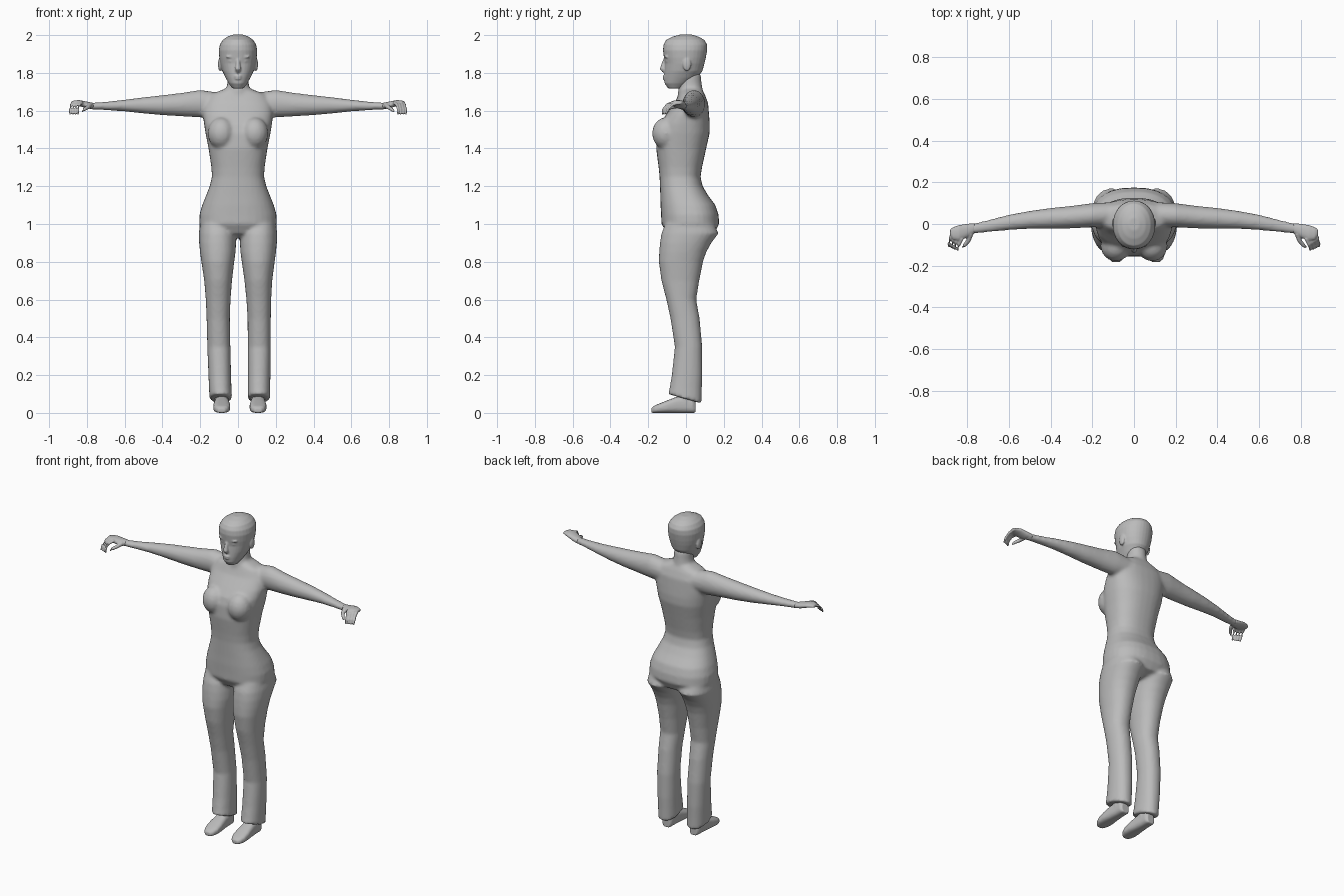
import bpy, bmesh, math
from mathutils import Vector, Matrix

grey = bpy.data.materials.new("plain_grey")
grey.diffuse_color = (0.5, 0.5, 0.5, 1)


def loft(bm, rings, seg=24):
    """Closed tube through rings of (centre, half axis u, half axis v, squareness)."""
    loops = []
    for c, u, v, n in rings:
        loop = []
        for i in range(seg):
            t = 2 * math.pi * i / seg
            a, b = math.cos(t), math.sin(t)
            a = math.copysign(abs(a) ** (2 / n), a)
            b = math.copysign(abs(b) ** (2 / n), b)
            loop.append(bm.verts.new(Vector(c) + Vector(u) * a + Vector(v) * b))
        loops.append(loop)
    for p, q in zip(loops, loops[1:]):
        for i in range(seg):
            j = (i + 1) % seg
            bm.faces.new((p[i], p[j], q[j], q[i]))
    bm.faces.new(loops[0][::-1])
    bm.faces.new(loops[-1])


def column(bm, rows, n=2.3):
    """Upright loft from rows of (z, x inner, x outer, y front, y back)."""
    loft(bm, [(((a + b) / 2, (f + k) / 2, z), ((b - a) / 2, 0, 0), (0, (k - f) / 2, 0), n)
              for z, a, b, f, k in rows], 32)


def tube(bm, points, radii):
    pts = [Vector(p) for p in points]
    rings = []
    for i, p in enumerate(pts):
        d = pts[min(i + 1, len(pts) - 1)] - pts[max(i - 1, 0)]
        u = d.orthogonal().normalized()
        v = d.normalized().cross(u)
        rings.append((p, u * radii[i], v * radii[i], 2))
    loft(bm, rings, 10)


def ball(bm, centre, size):
    m = Matrix.Translation(centre) @ Matrix.Diagonal((*size, 1))
    bmesh.ops.create_uvsphere(bm, u_segments=16, v_segments=10, radius=1, matrix=m)


def finish(name, bm, voxel, smooth):
    """Fuse the overlapping pieces into one smooth skin."""
    bmesh.ops.recalc_face_normals(bm, faces=bm.faces)
    for f in bm.faces:
        f.smooth = True
    me = bpy.data.meshes.new(name)
    bm.to_mesh(me)
    bm.free()
    me.materials.append(grey)
    ob = bpy.data.objects.new(name, me)
    bpy.context.collection.objects.link(ob)
    r = ob.modifiers.new("fuse", 'REMESH')
    r.mode = 'VOXEL'
    r.voxel_size = voxel
    r.use_smooth_shade = True
    s = ob.modifiers.new("soften", 'SMOOTH')
    s.factor = 0.5
    s.iterations = smooth


# Body: torso
bm = bmesh.new()
torso = [(0.93, .10, -.06, .09), (0.95, .17, -.10, .15), (1.0, .206, -.13, .176),
         (1.05, .204, -.132, .172), (1.1, .19, -.135, .156), (1.15, .17, -.136, .118),
         (1.2, .15, -.138, .088), (1.25, .138, -.14, .077), (1.3, .141, -.145, .085),
         (1.4, .156, -.158, .107), (1.48, .172, -.155, .125), (1.53, .18, -.14, .126),
         (1.58, .186, -.105, .122), (1.64, .18, -.06, .117), (1.685, .15, -.04, .1),
         (1.715, .07, -.03, .085)]
column(bm, [(z, -w, w, f, k) for z, w, f, k in torso], 2.4)

# Neck
neck = [(1.62, .10, -.05, .1), (1.70, .064, -.042, .09), (1.75, .056, -.036, .082),
        (1.80, .054, -.03, .078)]
column(bm, [(z, -w, w, f, k) for z, w, f, k in neck], 2)

leg = [(1.0, .02, .2, -.11, .15), (.95, .008, .208, -.13, .172), (.9, .01, .206, -.138, .134),
       (.85, .013, .201, -.142, .107), (.8, .02, .194, -.144, .09), (.7, .033, .18, -.13, .07),
       (.6, .042, .173, -.104, .054), (.5, .047, .17, -.082, .072), (.35, .046, .168, -.059, .086),
       (.2, .044, .164, -.075, .087), (.13, .043, .162, -.087, .084)]
arm = [(.10, .045, 1.63, .06, .065), (.2, .042, 1.637, .058, .073), (.3, .033, 1.632, .054, .062),
       (.4, .027, 1.629, .05, .053), (.5, .02, 1.628, .043, .043), (.6, .008, 1.627, .037, .031),
       (.7, -.01, 1.625, .029, .022), (.79, -.025, 1.624, .023, .017)]
for s in (-1, 1):
    # Bust
    ball(bm, (s * .088, -.105, 1.48), (.073, .075, .085))
    # Trouser legs with slanted cuffs
    rings = []
    for z, a, b, f, k in leg:
        x = s * (a + b) / 2 + .01 * max(0, 1 - z / .8)
        rings.append(((x, (f + k) / 2, z), ((b - a) / 2, 0, 0), (0, (k - f) / 2, 0), 2.2))
    rings.append(((s * .101 + .01, -.006, .075), (.06, 0, 0), (0, .088, -.025), 2.2))
    loft(bm, rings, 32)
    # Arms
    loft(bm, [((s * x, y, z), (0, ry, 0), (0, 0, rz), 2) for x, y, z, ry, rz in arm])
finish("body", bm, .01, 4)

# Head with face details and ears
bm = bmesh.new()
head = [(1.718, .03, -.095, -.02), (1.745, .05, -.114, .02), (1.775, .066, -.116, .06),
        (1.81, .083, -.114, .087), (1.85, .094, -.112, .098), (1.88, .099, -.117, .105),
        (1.92, .102, -.122, .112), (1.95, .096, -.119, .112), (1.975, .08, -.105, .097),
        (1.992, .056, -.07, .065), (2.003, .025, -.03, .03)]
column(bm, [(z, -w, w, f, k) for z, w, f, k in head], 2.1)
tube(bm, [(0, -.105, 1.885), (0, -.118, 1.85), (0, -.124, 1.822), (0, -.112, 1.808)],
     [.008, .011, .016, .012])
ball(bm, (0, -.113, 1.782), (.022, .012, .006))
ball(bm, (0, -.112, 1.77), (.019, .012, .007))
for s in (-1, 1):
    ball(bm, (s * .038, -.1, 1.885), (.026, .014, .008))
    ball(bm, (s * .036, -.097, 1.862), (.015, .012, .006))
    ball(bm, (s * .096, .005, 1.845), (.01, .022, .036))
finish("head", bm, .005, 3)

for s, side in ((-1, "right"), (1, "left")):
    # Hand: palm, four curled fingers and a thumb
    bm = bmesh.new()
    palm = [(.765, -.02, 1.624, .024, .017), (.80, -.032, 1.63, .033, .018),
            (.84, -.043, 1.64, .038, .016), (.868, -.045, 1.642, .03, .012),
            (.883, -.04, 1.64, .016, .008)]
    loft(bm, [((s * x, y, z), (0, ry, 0), (0, 0, rz), 2.2) for x, y, z, ry, rz in palm])
    for i in range(4):
        d = .014 * i
        tube(bm, [(s * (.868 - d), -.035 - d * .8, 1.643), (s * (.882 - d), -.07 - d * .7, 1.632),
                  (s * (.889 - d), -.095 - d * .6, 1.607), (s * (.889 - d), -.108 - d * .4, 1.58)],
             [.009, .008, .007, .005])
    tube(bm, [(s * .785, -.045, 1.628), (s * .795, -.08, 1.618), (s * .815, -.104, 1.606),
              (s * .825, -.112, 1.595)], [.015, .011, .009, .006])
    finish(side + "_hand", bm, .004, 2)

    # Shoe: sole along the ground, ankle up into the cuff
    bm = bmesh.new()
    fx = s * .096 + .01
    shoe = [(.05, .025, .06), (.035, .034, .08), (0, .036, .09), (-.05, .04, .085),
            (-.1, .045, .066), (-.14, .044, .05), (-.168, .034, .038), (-.183, .018, .026)]
    loft(bm, [((fx, y, h / 2), (w, 0, 0), (0, 0, h / 2), 2.8) for y, w, h in shoe])
    tube(bm, [(fx, -.005, .05), (fx, -.005, .13)], [.038, .036])
    finish(side + "_shoe", bm, .005, 2)
